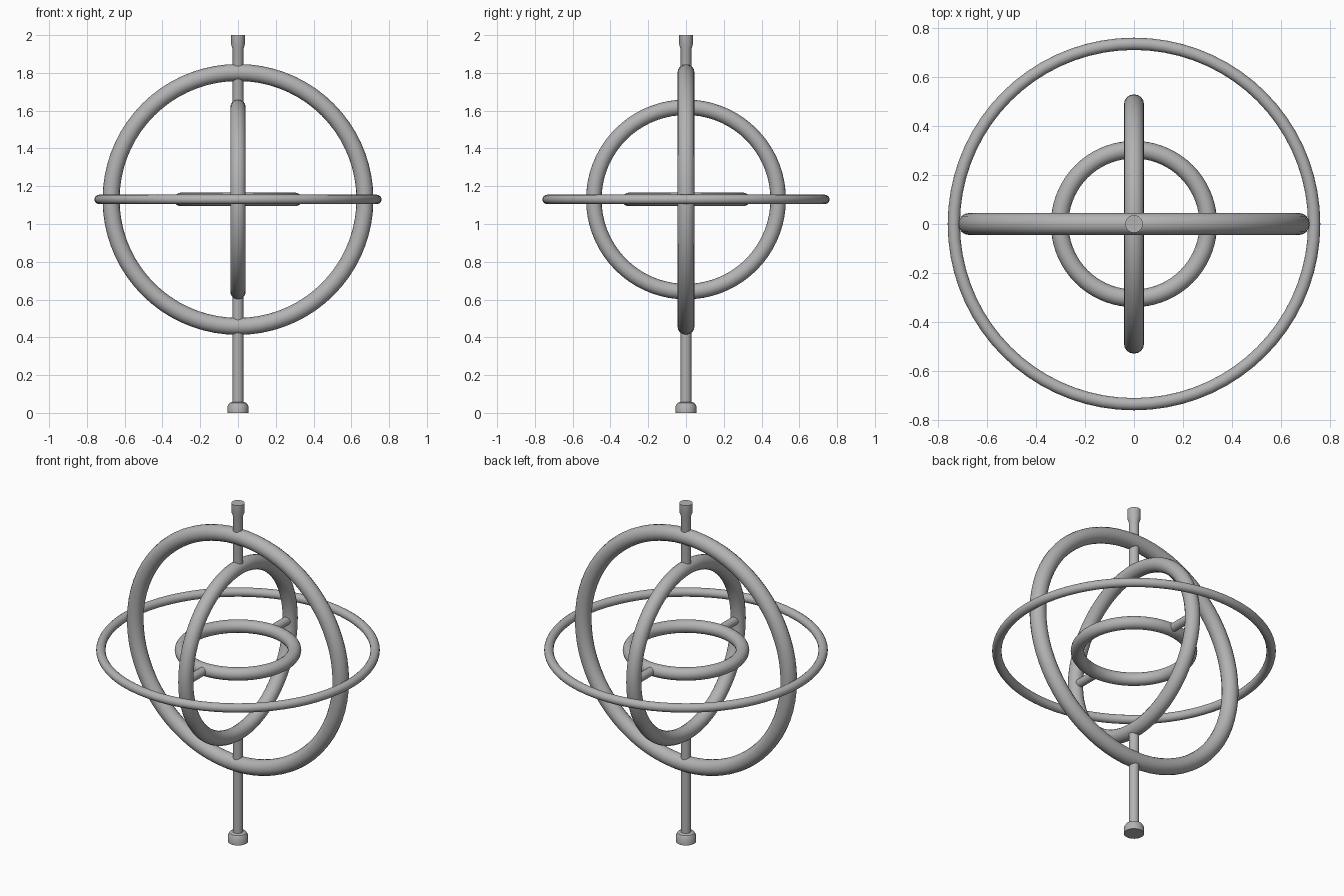
import bpy, math

if "Cube" in bpy.data.objects:
    bpy.data.objects.remove(bpy.data.objects["Cube"])

C = 1.13  # height of the common ring centre

metal = bpy.data.materials.new("grey metal")
metal.diffuse_color = (0.45, 0.45, 0.45, 1)
metal.use_nodes = True
metal.node_tree.nodes["Principled BSDF"].inputs["Base Color"].default_value = metal.diffuse_color


def finish(ob, name):
    ob.name = name
    ob.data.materials.append(metal)
    bpy.ops.object.select_all(action='DESELECT')
    ob.select_set(True)
    bpy.context.view_layer.objects.active = ob
    bpy.ops.object.shade_smooth_by_angle(angle=math.radians(35))


def ring(name, major, minor, rot=(0, 0, 0)):
    bpy.ops.mesh.primitive_torus_add(
        major_segments=72, minor_segments=16, major_radius=major,
        minor_radius=minor, location=(0, 0, C), rotation=rot)
    finish(bpy.context.object, name)


def lathe(name, profile, n=24):
    """Closed solid turned around z from (radius, z) points, bottom to top."""
    verts = [(r * math.cos(2 * math.pi * i / n), r * math.sin(2 * math.pi * i / n), z)
             for r, z in profile for i in range(n)]
    faces = [tuple(reversed(range(n)))]
    for k in range(len(profile) - 1):
        for i in range(n):
            j = (i + 1) % n
            faces.append((k * n + i, k * n + j, (k + 1) * n + j, (k + 1) * n + i))
    faces.append(tuple(range((len(profile) - 1) * n, len(profile) * n)))
    me = bpy.data.meshes.new(name)
    me.from_pydata(verts, [], faces)
    ob = bpy.data.objects.new(name, me)
    bpy.context.collection.objects.link(ob)
    finish(ob, name)


# Four nested rings
q = math.pi / 2
ring("outer_level_ring", 0.735, 0.025)
ring("outer_upright_ring", 0.672, 0.045, (q, 0, 0))
ring("middle_upright_ring", 0.488, 0.041, (0, q, 0))
ring("inner_rotor_ring", 0.303, 0.036)

# Lower axle with foot, upper axle with cap; both end in the middle ring
lathe("lower_axle", [(0.055, 0), (0.055, 0.035), (0.045, 0.053), (0.028, 0.058), (0.028, 0.64)])
lathe("upper_axle", [(0.028, 1.62), (0.028, 1.925), (0.036, 1.95), (0.036, 2.0)])

# Pivot pins joining the rotor to the middle ring
for side, label in ((-1, "front"), (1, "back")):
    bpy.ops.mesh.primitive_cylinder_add(
        vertices=20, radius=0.024, depth=0.16,
        location=(0, side * 0.395, C), rotation=(q, 0, 0))
    finish(bpy.context.object, label + "_pivot_pin")
